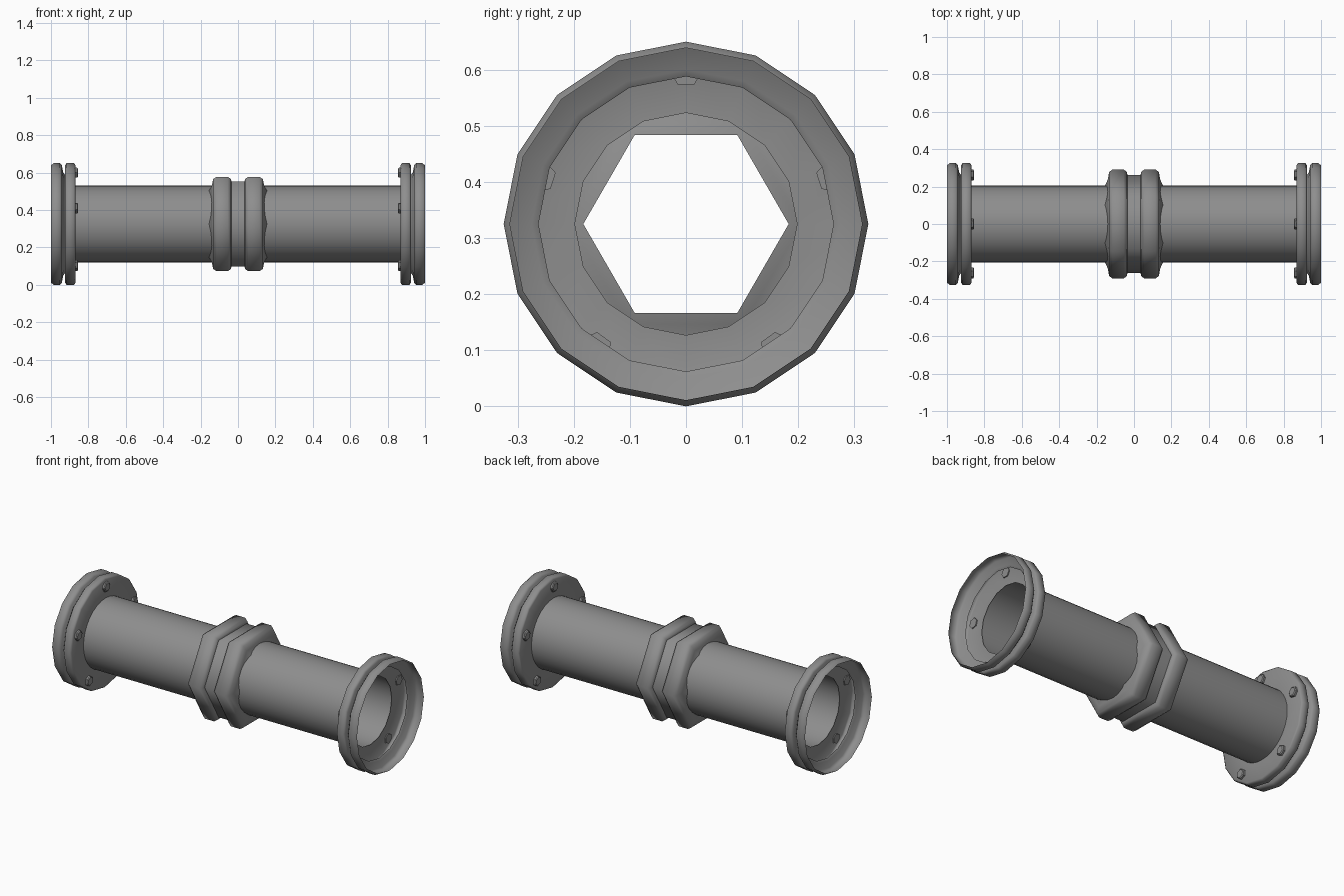
import bpy, bmesh
from math import sin, cos, pi, radians

if "Cube" in bpy.data.objects:
    bpy.data.objects.remove(bpy.data.objects["Cube"])

ZC = 0.325  # height of the pipe axis

metal = bpy.data.materials.new("dark_metal")
metal.diffuse_color = (0.27, 0.27, 0.27, 1.0)
metal.use_nodes = True
metal.node_tree.nodes["Principled BSDF"].inputs["Base Color"].default_value = metal.diffuse_color


def lathe(bm, profile, sides, centre=(0.0, 0.0), turn=0.0, cap=False):
    """Sweep (x, radius) points around an axis parallel to x."""
    rings = []
    for x, r in profile:
        rings.append([bm.verts.new((x, centre[0] + r * cos(turn + 2 * pi * i / sides),
                                    centre[1] + r * sin(turn + 2 * pi * i / sides)))
                      for i in range(sides)])
    for a, b in zip(rings, rings[1:]):
        for i in range(sides):
            j = (i + 1) % sides
            bm.faces.new((a[i], a[j], b[j], b[i]))
    if cap:
        bm.faces.new(rings[0])
        bm.faces.new(rings[-1])


def finish(bm, name, angle):
    bmesh.ops.recalc_face_normals(bm, faces=bm.faces)
    mesh = bpy.data.meshes.new(name)
    bm.to_mesh(mesh)
    bm.free()
    mesh.materials.append(metal)
    obj = bpy.data.objects.new(name, mesh)
    obj.location.z = ZC
    bpy.context.collection.objects.link(obj)
    bpy.ops.object.select_all(action='DESELECT')
    obj.select_set(True)
    bpy.context.view_layer.objects.active = obj
    bpy.ops.object.shade_smooth_by_angle(angle=radians(angle))
    return obj


# Main pipe, a thin open tube
bm = bmesh.new()
lathe(bm, [(-0.87, 0.206), (0.87, 0.206)], 32)
finish(bm, "pipe", 40)

# Hexagonal double-nut coupling in the middle
half = [(0.035, 0.263), (0.038, 0.278), (0.055, 0.291), (0.115, 0.291),
        (0.133, 0.278), (0.140, 0.238), (0.155, 0.206), (0.162, 0.183)]
bm = bmesh.new()
lathe(bm, [(-x, r) for x, r in reversed(half)] + half, 6)
finish(bm, "hex_coupling", 65)

# Flared end flanges with a deep groove, each with five hex bolts
flange = [(0.87, 0.198), (0.87, 0.315), (0.876, 0.325), (0.916, 0.325),
          (0.924, 0.315), (0.926, 0.263), (0.934, 0.275), (0.942, 0.314),
          (0.952, 0.325), (0.986, 0.325), (1.0, 0.314)]
bolt = [(0.855, 0.024), (0.860, 0.030), (0.876, 0.030)]
for side, s in (("left", -1), ("right", 1)):
    bm = bmesh.new()
    lathe(bm, [(s * x, r) for x, r in flange], 16)
    finish(bm, side + "_flange", 60)

    bm = bmesh.new()
    for k in range(5):
        a = pi / 2 + k * 2 * pi / 5
        lathe(bm, [(s * x, r) for x, r in bolt], 6,
              (0.275 * cos(a), 0.275 * sin(a)), a + pi / 6, cap=True)
    finish(bm, side + "_flange_bolts", 30)
